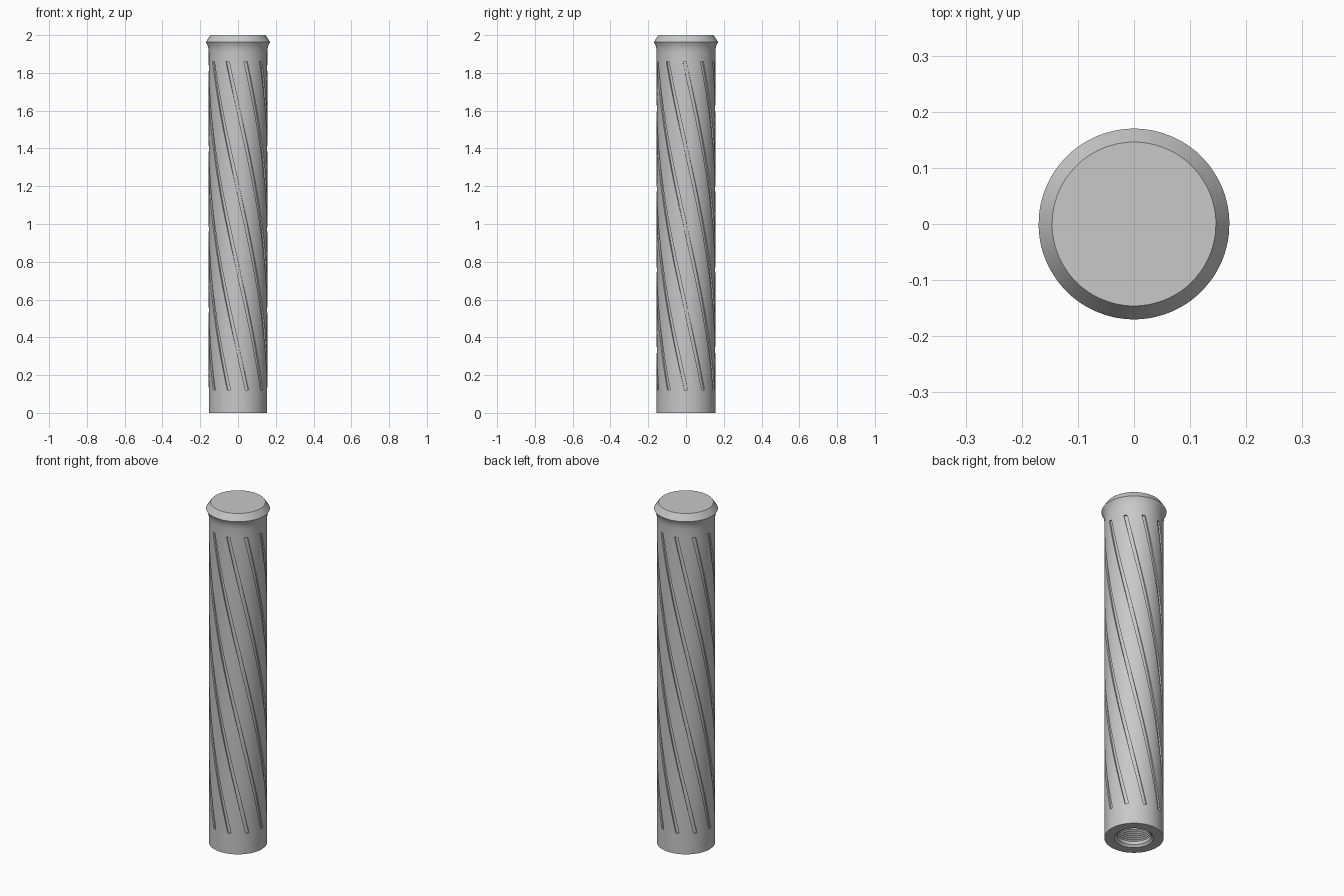
import bpy, bmesh, math

old = bpy.data.objects.get("Cube")
if old:
    bpy.data.objects.remove(old, do_unlink=True)

# Sizes
R = 0.155                      # grip radius
LOW, HIGH = 0.12, 1.86         # ends of the spiral grooves
TWIST = math.radians(-147)     # turn of each groove from bottom to top
GROOVES = 10
HALF = math.radians(3.4)       # half the angular width of a groove
DEPTH = 0.008
LAND = 9                       # facets between neighbouring grooves
STEPS = 56
BORE, BORE_TOP, THREADS = 0.09, 0.34, 26

# One flat colour
mat = bpy.data.materials.new("plain grey")
mat.use_nodes = True
grey = (0.58, 0.58, 0.58, 1)
mat.diffuse_color = grey
mat.node_tree.nodes["Principled BSDF"].inputs["Base Color"].default_value = grey

# Column angles: one groove-wide facet, then evenly spaced land facets
sector = math.tau / GROOVES
angles = []
for s in range(GROOVES):
    angles.append(s * sector - HALF)
    for i in range(LAND):
        angles.append(s * sector + HALF + i * (sector - 2 * HALF) / LAND)
N = len(angles)

# Profile as (radius, height, turn), from the bore ceiling to the top cap
profile = []
pitch = (BORE_TOP - 0.03) / THREADS
for i in range(THREADS):
    z = BORE_TOP - i * pitch
    profile += [(BORE, z, 0), (BORE - 0.006, z - pitch / 2, 0)]
profile += [(BORE, 0.03, 0), (BORE, 0.012, 0), (0.102, 0, 0), (R, 0, 0)]
first = len(profile)
for i in range(STEPS + 1):
    t = i / STEPS
    profile.append((R, LOW + t * (HIGH - LOW), t * TWIST))
last = len(profile) - 1
for r, z in [(R, 1.91), (0.157, 1.93), (0.162, 1.948), (0.17, 1.963), (0.146, 2.0)]:
    profile.append((r, z, TWIST))

# Skin the profile rings
bm = bmesh.new()
rings = []
for r, z, turn in profile:
    rings.append([bm.verts.new((r * math.cos(a + turn), r * math.sin(a + turn), z))
                  for a in angles])
groove_faces = []
for k in range(len(rings) - 1):
    a, b = rings[k], rings[k + 1]
    for j in range(N):
        n = (j + 1) % N
        face = bm.faces.new((a[j], a[n], b[n], b[j]))
        if first <= k < last and j % (LAND + 1) == 0:
            groove_faces.append(face)
bm.faces.new(rings[0])
bm.faces.new(rings[-1])

# Sink the spiral grooves
result = bmesh.ops.extrude_face_region(bm, geom=groove_faces)
for v in result["geom"]:
    if isinstance(v, bmesh.types.BMVert):
        v.co.x *= (R - DEPTH) / R
        v.co.y *= (R - DEPTH) / R
stale = [f for f in groove_faces if f.is_valid]
if stale:
    bmesh.ops.delete(bm, geom=stale, context='FACES')
bmesh.ops.recalc_face_normals(bm, faces=bm.faces)

mesh = bpy.data.meshes.new("grooved_handle")
bm.to_mesh(mesh)
bm.free()
mesh.materials.append(mat)
handle = bpy.data.objects.new("grooved_handle", mesh)
bpy.context.collection.objects.link(handle)

# Smooth round sides, crisp groove and lip edges
bpy.ops.object.select_all(action='DESELECT')
handle.select_set(True)
bpy.context.view_layer.objects.active = handle
bpy.ops.object.shade_smooth_by_angle(angle=math.radians(30))
